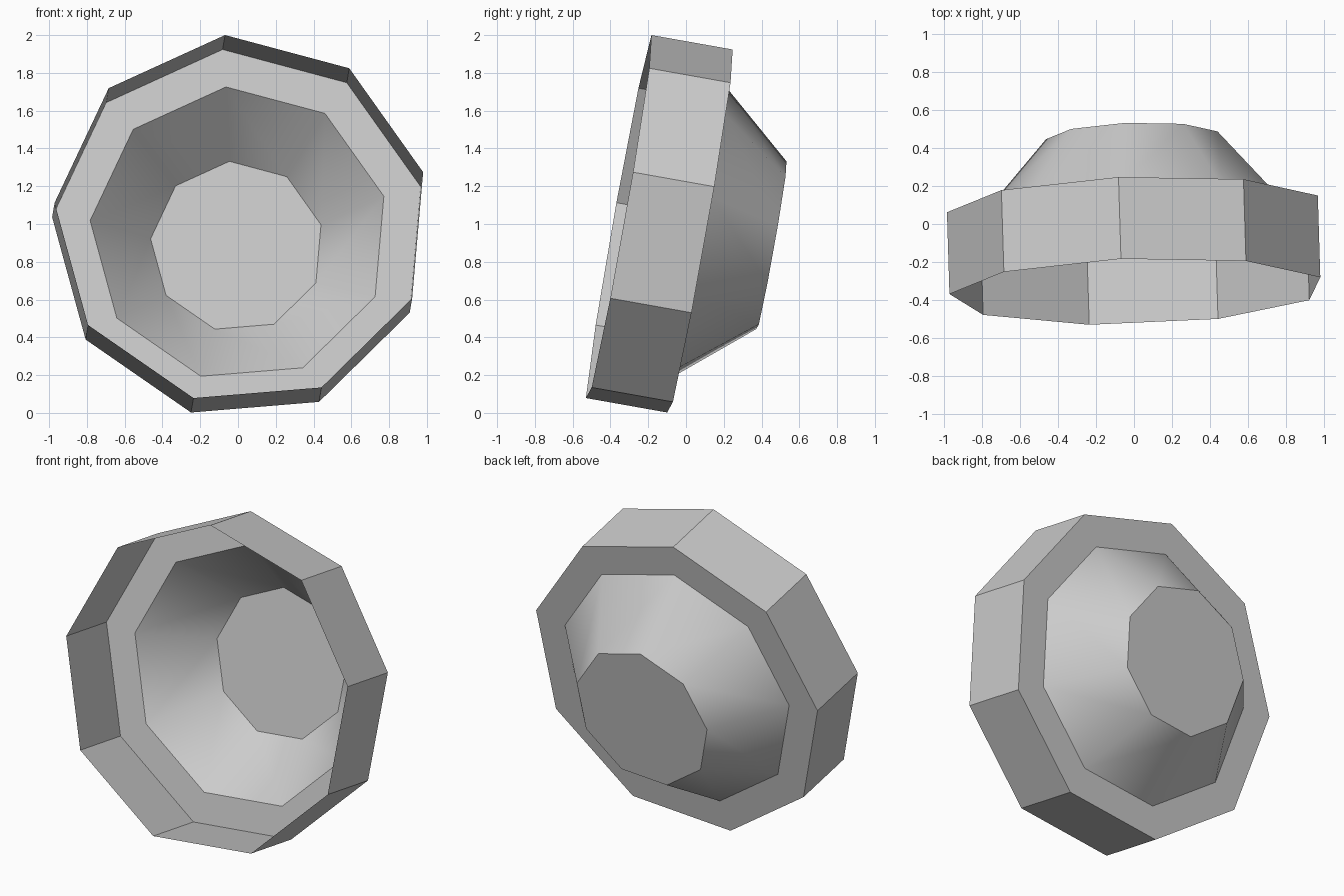
import bpy
import bmesh
import math
from mathutils import Vector, Matrix

cube = bpy.data.objects.get("Cube")
if cube:
    bpy.data.objects.remove(cube)

SIDES = 9
PHASE = math.radians(-4.8)
# Profile from the open rim to the closed end: (radius, depth along the axis)
PROFILE = [(0.995, 0.0), (0.995, 0.437), (0.793, 0.437), (0.46, 0.82)]

# Plain grey material
grey = bpy.data.materials.new("plain_grey")
grey.use_nodes = True
colour = (0.6, 0.6, 0.6, 1)
grey.diffuse_color = colour
grey.node_tree.nodes["Principled BSDF"].inputs["Base Color"].default_value = colour

# Stepped open bowl: collar wall, flat ledge, tapered wall and end cap
bm = bmesh.new()
rings = []
for radius, depth in PROFILE:
    ring = []
    for i in range(SIDES):
        a = PHASE + math.tau * i / SIDES
        ring.append(bm.verts.new((radius * math.sin(a), depth, radius * math.cos(a))))
    rings.append(ring)
for front, back in zip(rings, rings[1:]):
    for i in range(SIDES):
        j = (i + 1) % SIDES
        bm.faces.new((front[i], back[i], back[j], front[j]))
bm.faces.new(rings[-1])
bmesh.ops.recalc_face_normals(bm, faces=bm.faces)

# Tip the bowl back and move it into place
axis = Vector((-0.03, 0.984, -0.175)).normalized()
up = (Vector((0, 0, 1)) - axis * axis.z).normalized()
side = axis.cross(up)
turn = Matrix((side, axis, up)).transposed().to_4x4()
bm.transform(Matrix.Translation((0.02, -0.354, 1.024)) @ turn)

# The cap lies at the back, so its normal must follow the axis
cap = max(bm.faces, key=lambda f: len(f.verts))
if cap.normal.dot(axis) < 0:
    bmesh.ops.reverse_faces(bm, faces=bm.faces)

mesh = bpy.data.meshes.new("stepped_bowl")
bm.to_mesh(mesh)
bm.free()
mesh.materials.append(grey)
bowl = bpy.data.objects.new("stepped_bowl", mesh)
bpy.context.collection.objects.link(bowl)

# Smooth tapered wall, crisp collar and ledge
bpy.ops.object.select_all(action="DESELECT")
bowl.select_set(True)
bpy.context.view_layer.objects.active = bowl
bpy.ops.object.shade_smooth_by_angle(angle=math.radians(32))
